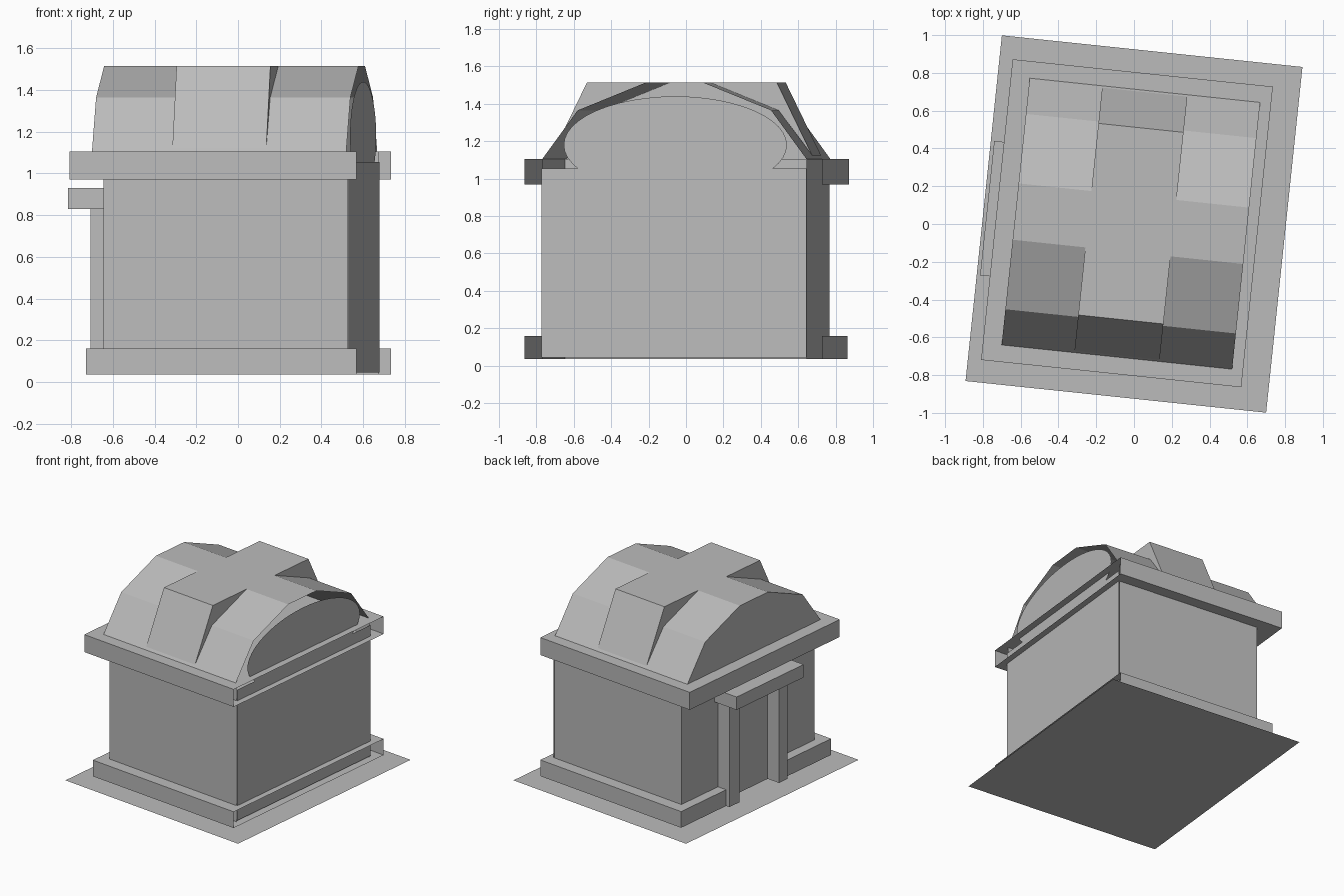
import bpy, bmesh, math
from mathutils import Matrix, Vector

if "Cube" in bpy.data.objects:
    bpy.data.objects.remove(bpy.data.objects["Cube"], do_unlink=True)

GREY = (0.5, 0.5, 0.5, 1)
mat = bpy.data.materials.new("plain grey")
mat.use_nodes = True
mat.diffuse_color = GREY
mat.node_tree.nodes["Principled BSDF"].inputs["Base Color"].default_value = GREY

# The whole building is turned slightly on its plot
TURN = Matrix.Rotation(math.radians(-6), 4, 'Z')
RIGHT, DOWN, UP = Vector((1, 0, 0)), Vector((0, 0, -1)), Vector((0, 0, 1))


def finish(name, bm):
    bm.transform(TURN)
    mesh = bpy.data.meshes.new(name)
    bm.to_mesh(mesh)
    bm.free()
    mesh.materials.append(mat)
    ob = bpy.data.objects.new(name, mesh)
    bpy.context.collection.objects.link(ob)
    return ob


def prism(name, outline, start, end, axis='z', open_sides=()):
    """Extrude an outline along z (plan) or x (section), leaving some sides open."""
    bm = bmesh.new()

    def ring(t):
        return [bm.verts.new((a, b, t) if axis == 'z' else (t, a, b)) for a, b in outline]
    low, high = ring(start), ring(end)
    bm.faces.new(low)
    bm.faces.new(high)
    n = len(outline)
    for i in range(n):
        j = (i + 1) % n
        bm.faces.new((low[i], low[j], high[j], high[i]))
    bmesh.ops.recalc_face_normals(bm, faces=bm.faces)
    bm.normal_update()
    gone = [f for f in bm.faces if any(f.normal.dot(d) > 0.99 for d in open_sides)]
    bmesh.ops.delete(bm, geom=gone, context='FACES')
    return finish(name, bm)


def rect(x0, x1, y0, y1):
    return [(x0, y0), (x1, y0), (x1, y1), (x0, y1)]


def sheet(name, points):
    bm = bmesh.new()
    bm.faces.new([bm.verts.new(p) for p in points])
    return finish(name, bm)


# Ground plot
sheet("ground_plot", [(x, y, 0) for x, y in rect(-0.8, 0.8, -0.92, 0.92)])

# Plinth with a gap at the entrance, open on the panel side
plinth = [(-0.65, -0.8), (0.655, -0.8), (0.655, 0.8), (-0.65, 0.8),
          (-0.65, 0.21), (-0.575, 0.21), (-0.575, -0.21), (-0.65, -0.21)]
prism("plinth", plinth, 0.035, 0.16, open_sides=[RIGHT])

# Walls and eave band
prism("walls", rect(-0.575, 0.603, -0.71, 0.71), 0.035, 1.105, open_sides=[RIGHT, UP])
prism("eave_band", rect(-0.73, 0.655, -0.8, 0.8), 0.97, 1.105, open_sides=[RIGHT])

# Faceted vault roof
half = [(0.71, 1.105), (0.52, 1.365), (0.15, 1.515)]
vault = half + [(-y, z) for y, z in reversed(half)]
prism("vault_roof", vault, -0.63, 0.597, axis='x', open_sides=[RIGHT, DOWN])

# Flat-topped dormers front and back
for name, s in (("front_dormer", -1), ("back_dormer", 1)):
    section = [(0.15, 1.515), (0.51, 1.515), (0.7, 1.125), (0.52, 1.365)]
    prism(name, [(s * y, z) for y, z in section], -0.243, 0.21, axis='x')

# Side wall panel and oval gable panel
sheet("side_panel", [(0.608, y, z) for y, z in rect(-0.712, 0.712, 0.045, 1.055)])
angles = [math.tau * i / 48 for i in range(48)]
sheet("gable_oval", [(0.603, 0.006 + 0.6 * math.cos(a), 1.18 + 0.26 * math.sin(a)) for a in angles])

# Entrance canopy and its posts
prism("canopy", rect(-0.782, -0.575, -0.355, 0.36), 0.83, 0.93)
for name, y0, y1 in (("front_post", -0.3, -0.21), ("back_post", 0.21, 0.32)):
    prism(name, rect(-0.68, -0.575, y0, y1), 0.035, 0.83)
